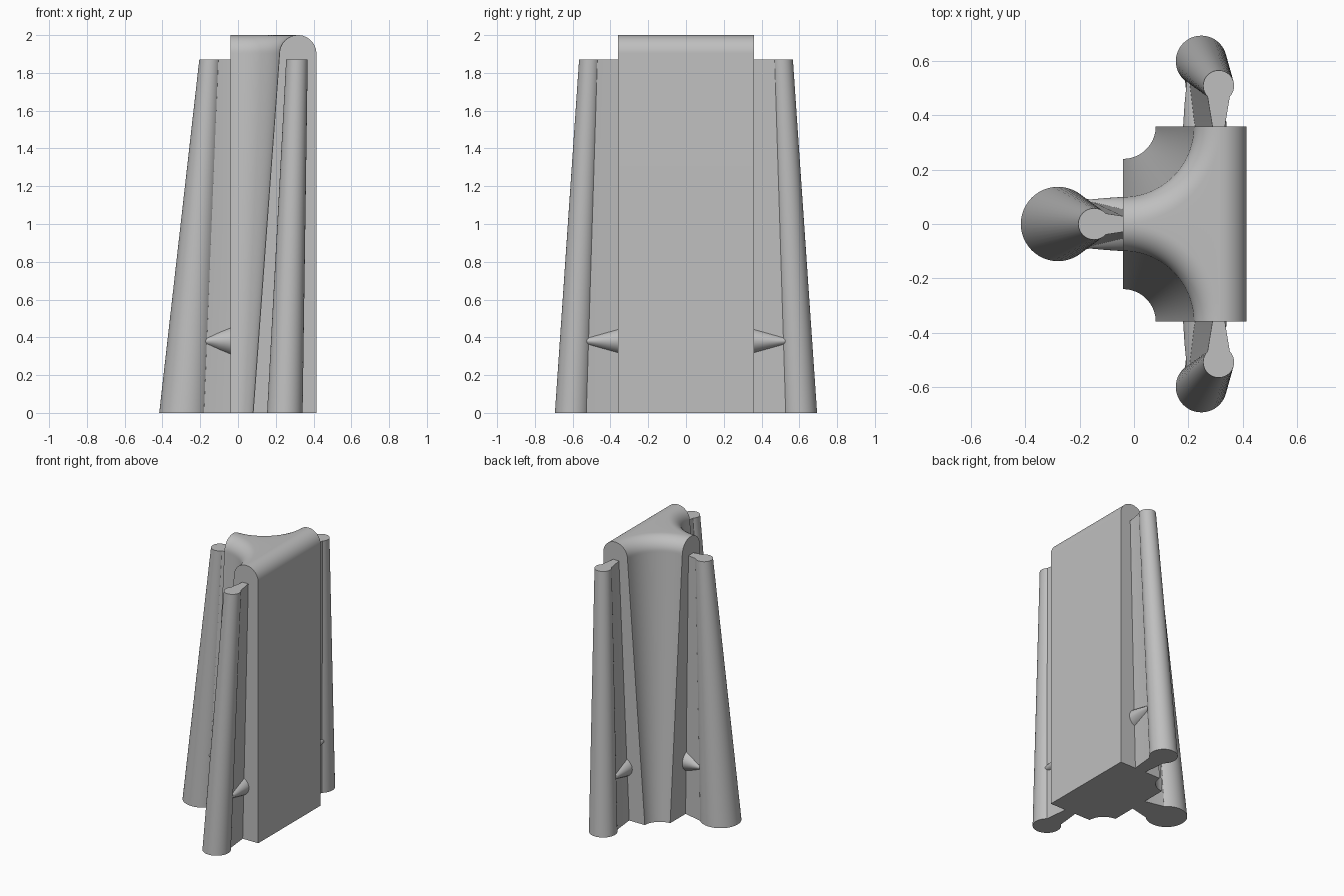
import bpy, bmesh, math

old = bpy.data.objects.get("Cube")
if old:
    bpy.data.objects.remove(old, do_unlink=True)

grey = bpy.data.materials.new("plain_grey")
grey.use_nodes = True
colour = (0.52, 0.52, 0.52, 1)
grey.diffuse_color = colour
grey.node_tree.nodes["Principled BSDF"].inputs["Base Color"].default_value = colour


def loft(name, rings):
    """Skin a stack of equal-length rings and cap both ends."""
    bm = bmesh.new()
    loops = [[bm.verts.new(p) for p in ring] for ring in rings]
    n = len(loops[0])
    for a, b in zip(loops, loops[1:]):
        for i in range(n):
            j = (i + 1) % n
            bm.faces.new((a[i], a[j], b[j], b[i]))
    bm.faces.new(loops[0][::-1])
    bm.faces.new(loops[-1])
    bmesh.ops.recalc_face_normals(bm, faces=bm.faces)
    mesh = bpy.data.meshes.new(name)
    bm.to_mesh(mesh)
    bm.free()
    mesh.materials.append(grey)
    obj = bpy.data.objects.new(name, mesh)
    bpy.context.collection.objects.link(obj)
    bpy.ops.object.select_all(action='DESELECT')
    obj.select_set(True)
    bpy.context.view_layer.objects.active = obj
    bpy.ops.object.shade_smooth_by_angle(angle=math.radians(30))
    return obj


# Body: a block with two conical corner scoops and a rounded top
NOSE, BACK, HALF, ROUND = -0.04, 0.415, 0.36, 0.0975


def body_ring(z, scoop, back, steps=28):
    arc = []
    for i in range(steps + 1):
        t = math.pi / 2 * i / steps
        arc.append((NOSE + scoop * math.cos(t), HALF - scoop * math.sin(t), z))
    mirrored = [(x, -y, z) for x, y, z in reversed(arc)]
    return [(back, -HALF, z), (back, HALF, z)] + arc + mirrored


rings = [body_ring(0, 0.12, BACK)]
for i in range(13):
    a = math.pi / 2 * i / 12
    inset = ROUND * (1 - math.cos(a))
    rings.append(body_ring(2 - ROUND + ROUND * math.sin(a), 0.26 + inset, BACK - inset))
loft("body", rings)


# Leg: tapered post, web and boss, laid out as outward distance u and sideways v
TOP, BOSS_Z = 1.87, 0.38


def leg(side, place, wall, low, high, boss):
    # low and high: (centre u, radius, web joint u, web joint half, web wall half)
    levels = ((0, low), (TOP, high))
    post, web = [], []
    for z, (u, r, joint, wide, narrow) in levels:
        post.append([place(u + r * math.cos(t), r * math.sin(t), z)
                     for t in (math.tau * i / 48 for i in range(48))])
        web.append([place(p, q, z) for p, q in (
            (wall - 0.01, -narrow), (wall, -narrow), (joint, -wide), (u, -wide / 2),
            (u, wide / 2), (joint, wide), (wall, narrow), (wall - 0.01, narrow))])
    loft(side + "_post", post)
    loft(side + "_web", web)
    loft(side + "_boss", [[place(u, a * math.cos(t), BOSS_Z + b * math.sin(t))
                           for t in (math.tau * i / 40 for i in range(40))]
                          for u, a, b in boss])


def place_nose(u, v, z):
    return (-u, v, z)


leg("nose", place_nose, 0.04,
    (0.28, 0.137, 0.18, 0.094, 0.062), (0.147, 0.058, 0.105, 0.039, 0.029),
    ((0.03, 0.1, 0.083), (0.04, 0.1, 0.082), (0.1, 0.096, 0.063),
     (0.165, 0.09, 0.037), (0.2, 0.085, 0.02)))

for side, sign in (("left", 1), ("right", -1)):
    def place_side(u, v, z, s=sign):
        return (0.248 + 0.064 * z / TOP + v, s * u, z)

    leg(side, place_side, HALF,
        (0.6, 0.094, 0.528, 0.06, 0.042), (0.509, 0.057, 0.47, 0.041, 0.023),
        ((0.35, 0.081, 0.071), (0.36, 0.08, 0.07), (0.44, 0.075, 0.05),
         (0.52, 0.067, 0.03), (0.56, 0.06, 0.015)))
